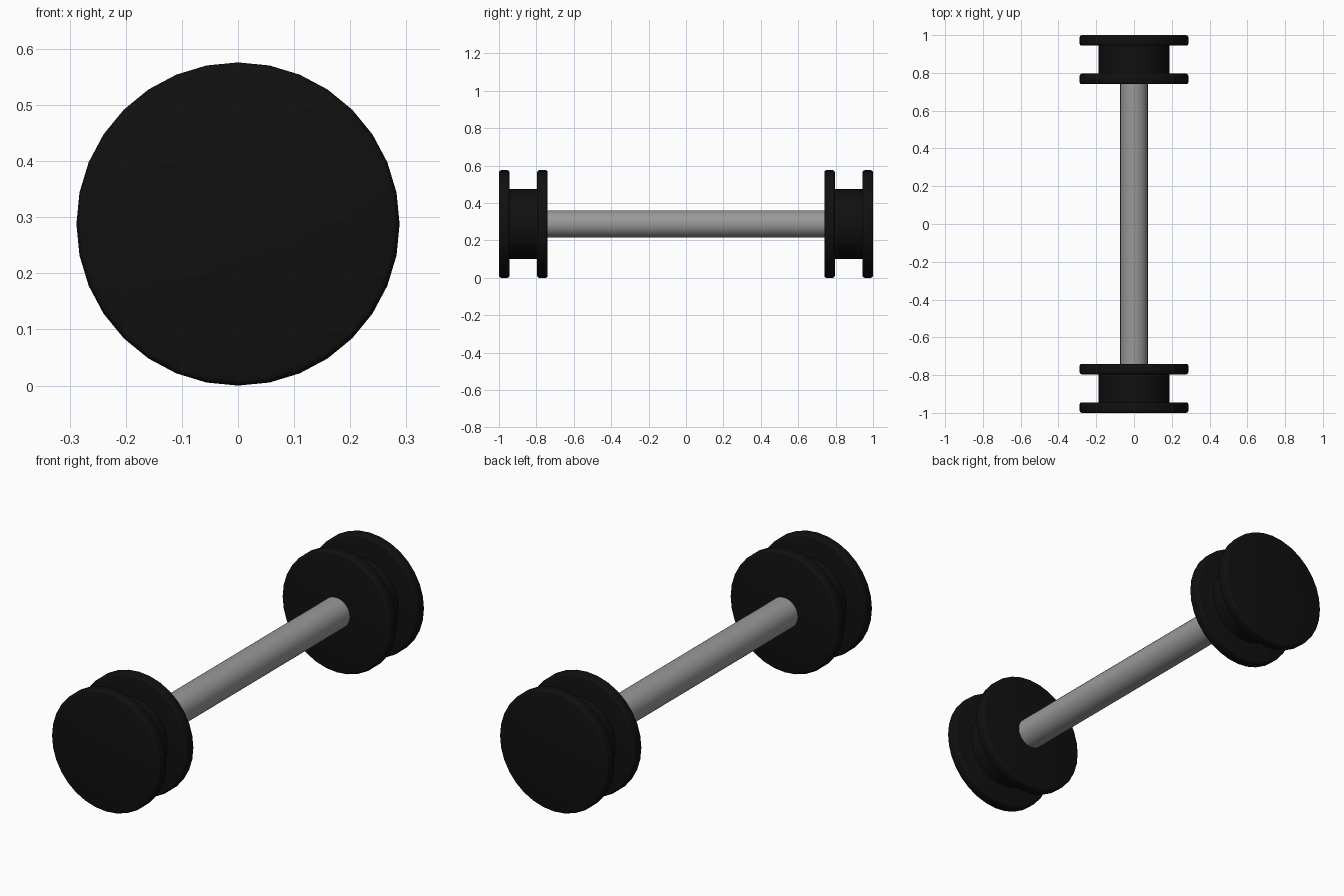
import bpy
from math import radians

cube = bpy.data.objects.get("Cube")
if cube:
    bpy.data.objects.remove(cube, do_unlink=True)

SIDES = 32
AXIS_Z = 0.288


def make_material(name, rgb, roughness):
    mat = bpy.data.materials.new(name)
    mat.use_nodes = True
    mat.diffuse_color = (*rgb, 1)
    bsdf = mat.node_tree.nodes["Principled BSDF"]
    bsdf.inputs["Base Color"].default_value = (*rgb, 1)
    bsdf.inputs["Roughness"].default_value = roughness
    return mat


black = make_material("black rubber", (0.005, 0.005, 0.005), 0.6)
grey = make_material("grey metal", (0.32, 0.32, 0.32), 0.4)


def disc(name, radius, y_start, y_end, mat, rounding=0):
    """Cylinder lying along the y axis, with optional rounded rims."""
    bpy.ops.mesh.primitive_cylinder_add(
        vertices=SIDES, radius=radius, depth=abs(y_end - y_start),
        location=(0, (y_start + y_end) / 2, AXIS_Z), rotation=(radians(90), 0, 0))
    obj = bpy.context.object
    obj.name = name
    obj.data.materials.append(mat)
    bpy.ops.object.transform_apply(location=False, rotation=True, scale=True)
    if rounding:
        bevel = obj.modifiers.new("rounded rim", "BEVEL")
        bevel.width = rounding
        bevel.segments = 3
        bevel.limit_method = "ANGLE"
        bevel.angle_limit = radians(40)
        bpy.ops.object.modifier_apply(modifier=bevel.name)
    bpy.ops.object.shade_smooth_by_angle(angle=radians(35))
    return obj


# Handle bar
disc("bar", 0.073, -0.76, 0.76, grey)

# Weight at each end: two flanges around a narrower hub
for end, side in (("front", -1), ("back", 1)):
    disc(end + "_inner_flange", 0.288, side * 0.74, side * 0.796, black, 0.012)
    disc(end + "_hub", 0.187, side * 0.78, side * 0.96, black)
    disc(end + "_outer_flange", 0.288, side * 0.944, side, black, 0.012)
